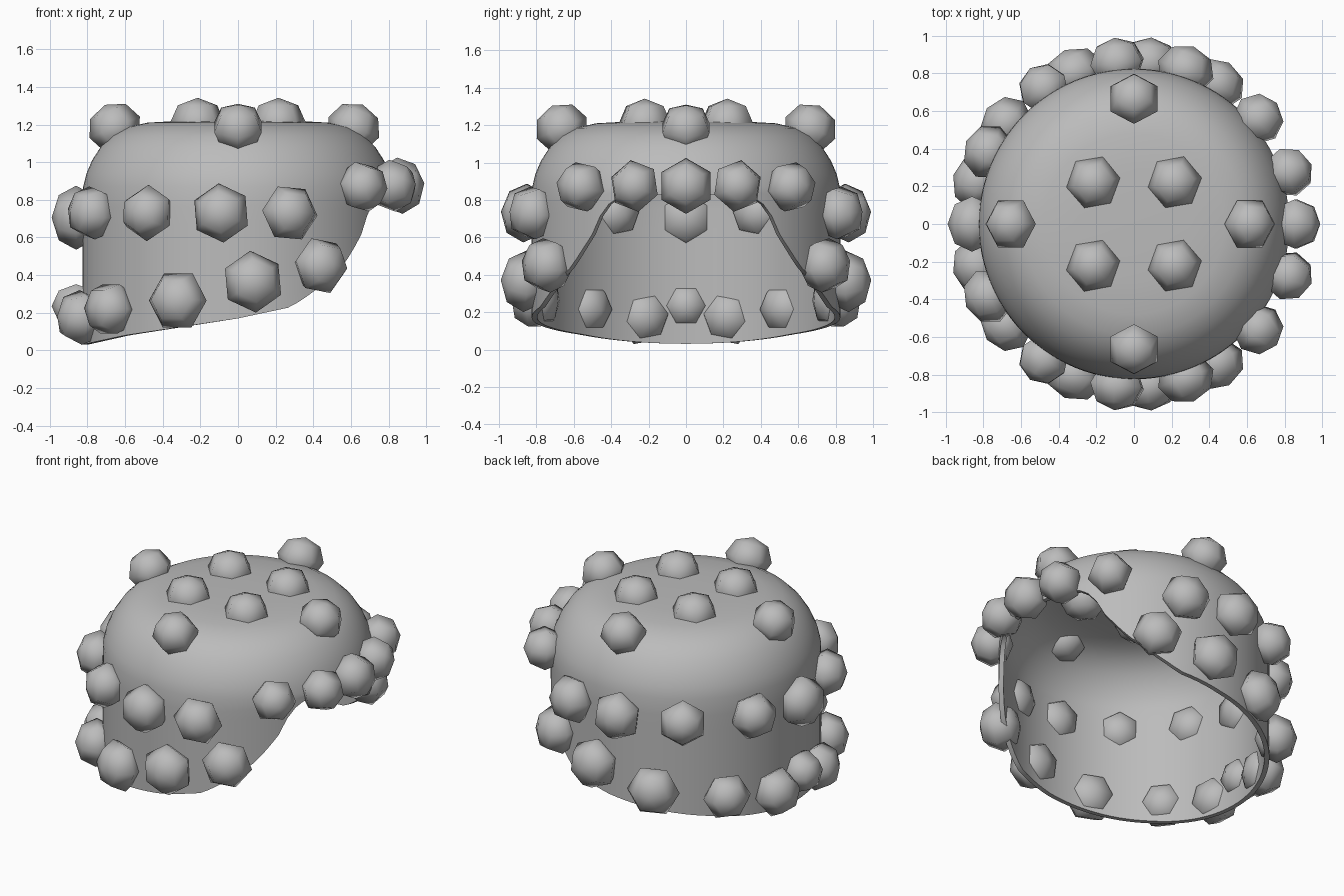
import bpy, bmesh, math
from mathutils import Vector, Matrix

if "Cube" in bpy.data.objects:
    bpy.data.objects.remove(bpy.data.objects["Cube"])

grey = bpy.data.materials.new("plain_grey")
grey.diffuse_color = (0.5, 0.5, 0.5, 1)
grey.use_nodes = True
grey.node_tree.nodes["Principled BSDF"].inputs["Base Color"].default_value = grey.diffuse_color


def finish(name, bm, smooth_angle=None):
    bmesh.ops.recalc_face_normals(bm, faces=bm.faces)
    me = bpy.data.meshes.new(name)
    bm.to_mesh(me)
    bm.free()
    me.materials.append(grey)
    for p in me.polygons:
        p.use_smooth = True
    ob = bpy.data.objects.new(name, me)
    bpy.context.collection.objects.link(ob)
    if smooth_angle:
        bpy.ops.object.select_all(action='DESELECT')
        ob.select_set(True)
        bpy.context.view_layer.objects.active = ob
        bpy.ops.object.shade_smooth_by_angle(angle=math.radians(smooth_angle))
    return ob


# Height of the swept lower rim as a function of x
RIM = [(-0.83, 0.03), (-0.6, 0.08), (-0.2, 0.14), (0, 0.17), (0.28, 0.23), (0.4, 0.31),
       (0.56, 0.45), (0.65, 0.6), (0.7, 0.76), (0.74, 0.81), (0.83, 0.83)]


def rim_z(x):
    for (x0, z0), (x1, z1) in zip(RIM, RIM[1:]):
        if x <= x1:
            return z0 + (z1 - z0) * max(0, x - x0) / (x1 - x0)
    return RIM[-1][1]


# Shell: closed double wall, outer and inner surface joined at the rim
OUTER = [(0.822, 0.87), (0.805, 0.94), (0.775, 1.01), (0.73, 1.08), (0.67, 1.14),
         (0.59, 1.185), (0.48, 1.21), (0.3, 1.22), (0.12, 1.223)]
T = 0.03
N = 96
WALL = 8
bm = bmesh.new()


def surface(off):
    rings = []
    for j in range(WALL):
        ring = []
        for i in range(N):
            a = 2 * math.pi * i / N
            x, y = math.cos(a), math.sin(a)
            r = 0.825 - off
            zb = rim_z(0.825 * x)
            ring.append(bm.verts.new((r * x, r * y, zb + (0.855 - zb) * j / WALL)))
        rings.append(ring)
    for r, z in OUTER:
        s = (r - off) / r if r > 0.3 else 1
        rings.append([bm.verts.new((r * s * math.cos(2 * math.pi * i / N),
                                    r * s * math.sin(2 * math.pi * i / N),
                                    z - off * max(0, (z - 0.87) / 0.35))) for i in range(N)])
    for a, b in zip(rings, rings[1:]):
        for i in range(N):
            k = (i + 1) % N
            bm.faces.new((a[i], a[k], b[k], b[i]))
    bm.faces.new(rings[-1])
    return rings[0]


lo, li = surface(0), surface(T)
for i in range(N):
    k = (i + 1) % N
    bm.faces.new((lo[i], li[i], li[k], lo[k]))
finish("cap_shell", bm, 50)


# Studs: six-sided low-poly balls, poles facing outward
def stud(name, pos, normal, radius=0.15, depth=0.135, turn=0):
    n = Vector(normal).normalized()
    t = Vector((0, 0, 1)).cross(n)
    t = t.normalized() if t.length > 0.01 else Vector((1, 0, 0))
    b = n.cross(t)
    rot = Matrix((t, b, n)).transposed().to_4x4()
    m = (Matrix.Translation(pos) @ rot @ Matrix.Rotation(math.radians(turn), 4, 'Z')
         @ Matrix.Diagonal((radius, radius, depth, 1)))
    sb = bmesh.new()
    bmesh.ops.create_uvsphere(sb, u_segments=6, v_segments=4, radius=1, matrix=m)
    finish(name, sb)


# Crown studs
for sx in (-1, 1):
    for sy in (-1, 1):
        stud("crown_stud", (0.215 * sx - 0.0, 0.22 * sy, 1.205), (0, 0, 1), 0.15, 0.137, 40)
for x, y in ((-0.655, 0), (0.615, 0), (0, 0.665), (0, -0.665)):
    stud("shoulder_stud", (x, y, 1.185), (x * 0.65, y * 0.65, 1), 0.145, 0.13)

# Side studs: (x, z, radius, turn), placed on both sides of the wall
SIDE = [(0.82, 0.875, 0.14, 10), (0.66, 0.87, 0.14, 20),                     # brim
        (0.44, 0.45, 0.155, 20), (0.08, 0.365, 0.165, 5), (-0.32, 0.265, 0.165, 30),
        (-0.68, 0.22, 0.15, 30), (-0.835, 0.175, 0.155, 20),                 # lower row
        (0.275, 0.73, 0.155, 25), (-0.09, 0.73, 0.158, 5), (-0.48, 0.73, 0.15, 0),
        (-0.775, 0.73, 0.15, 20)]                                            # middle row
for x, z, r, turn in SIDE:
    y = math.sqrt(0.865 ** 2 - x * x)
    for s in (-1, 1):
        stud("side_stud", (x, s * y, z), (x, s * y, 0.05), r, 0.13, -s * turn)

# Studs on the centre line
stud("front_stud", (0.86, 0, 0.875), (1, 0, 0.1), 0.15, 0.13)
stud("rear_upper_stud", (-0.86, 0, 0.705), (-1, 0, 0), 0.17, 0.13)
stud("rear_lower_stud", (-0.86, 0, 0.235), (-1, 0, 0), 0.135, 0.13, 30)
